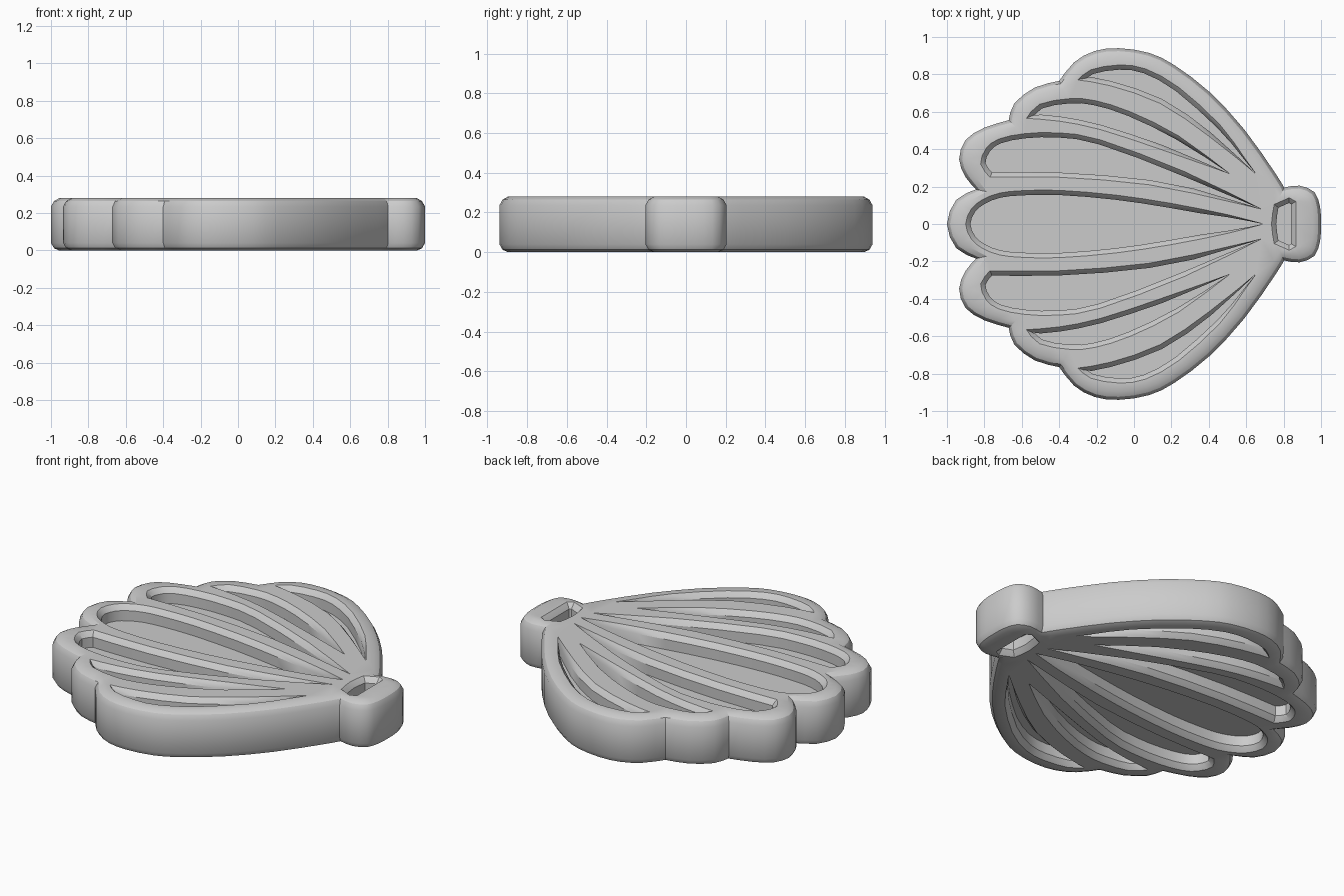
import bpy, bmesh
from mathutils import Vector

if "Cube" in bpy.data.objects:
    bpy.data.objects.remove(bpy.data.objects["Cube"])

# Half outlines (y >= 0); a third value marks a sharp corner
OUTER = [(1, 0), (.995, .09), (.965, .17), (.885, .205), (.803, .195, 1),
         (.75, .28), (.59, .505), (.405, .705), (.215, .85), (.08, .915), (-.08, .94),
         (-.21, .925), (-.32, .865), (-.40, .765, 1),
         (-.53, .73), (-.64, .645), (-.67, .555, 1),
         (-.80, .515), (-.90, .45), (-.935, .345), (-.90, .25), (-.845, .185, 1),
         (-.95, .13), (-1, 0)]
CENTRE = [(.69, 0, 1), (.5, .05), (.2, .11), (-.1, .155), (-.4, .18), (-.6, .178),
          (-.72, .165), (-.81, .13), (-.87, .08), (-.90, 0)]
HINGE = [(.735, 0), (.75, .105, 1), (.83, .14, 1), (.865, .12, 1)]
SIDE = [
    [(.68, .08, 1), (.27, .28), (-.18, .45), (-.4, .487), (-.585, .483), (-.72, .455),
     (-.79, .405), (-.82, .32), (-.77, .25, 1), (-.4, .25), (.08, .21), (.51, .12)],
    [(.51, .27, 1), (.24, .47), (-.02, .6), (-.21, .66), (-.345, .67), (-.505, .64),
     (-.575, .565, 1), (-.4, .55), (-.18, .505), (.14, .40)],
    [(.65, .27, 1), (.59, .355), (.46, .53), (.24, .73), (.06, .83), (-.08, .85),
     (-.23, .825), (-.30, .77, 1), (-.13, .74), (.14, .645), (.40, .47)],
]


def flip(pts):
    return [(p[0], -p[1], *p[2:]) for p in reversed(pts)]


def full(half):
    return half + flip([p for p in half if p[1] > 0])


def smooth(pts, n=2):
    """Closed spline through the points, broken at marked corners."""
    out, count = [], len(pts)
    v = [Vector(p[:2]) for p in pts]
    sharp = [len(p) > 2 for p in pts]
    for i in range(count):
        j = (i + 1) % count
        b, c = v[i], v[j]
        a = b if sharp[i] else v[i - 1]
        d = c if sharp[j] else v[(j + 1) % count]
        for k in range(n):
            t = k / n
            out.append(.5 * (2 * b + (c - a) * t + (2 * a - 5 * b + 4 * c - d) * t ** 2
                             + (3 * b - a - 3 * c + d) * t ** 3))
    return out


def inset(loop, dist, tip=None):
    """Shrink a loop, fading out towards a pointed tip."""
    count = len(loop)
    area = sum(loop[i - 1].cross(loop[i]) for i in range(count))
    s = 1 if area > 0 else -1
    out = []
    for i, p in enumerate(loop):
        e1 = (p - loop[i - 1]).normalized()
        e2 = (loop[(i + 1) % count] - p).normalized()
        n = Vector((-e1.y - e2.y, e1.x + e2.x)) * s
        n = n.normalized() if n.length > 1e-4 else Vector((0, 0))
        cosine = max(.75, n.dot(Vector((-e1.y, e1.x)) * s))
        fade = min(1, (p - tip).length * 2.7) if tip else 1
        out.append(p + n * dist * fade / cosine)
    return out


def wall(bm, loop, profile, tip=None):
    """Stack inset copies of a loop into a wall; return the end edges."""
    rings = [[bm.verts.new((p.x, p.y, z)) for p in inset(loop, d, tip)] for z, d in profile]
    count = len(loop)
    for low, high in zip(rings, rings[1:]):
        for i in range(count):
            j = (i + 1) % count
            bm.faces.new((low[i], low[j], high[j], high[i]))
    return [[bm.edges.get((r[i - 1], r[i])) for i in range(count)]
            for r in (rings[0], rings[-1])]


def finish(bm, name):
    bmesh.ops.recalc_face_normals(bm, faces=bm.faces[:])
    mesh = bpy.data.meshes.new(name)
    bm.to_mesh(mesh)
    bm.free()
    ob = bpy.data.objects.new(name, mesh)
    bpy.context.collection.objects.link(ob)
    bpy.ops.object.select_all(action='DESELECT')
    ob.select_set(True)
    bpy.context.view_layer.objects.active = ob
    bpy.ops.object.shade_smooth_by_angle(angle=.52)


def build(name, outer, profile, holes=(), hole_profile=()):
    bm = bmesh.new()
    bottom, top = wall(bm, outer, profile)
    for loop, tip in holes:
        b, t = wall(bm, loop, hole_profile, tip)
        bottom += b
        top += t
    for edges in (bottom, top):
        bmesh.ops.triangle_fill(bm, use_beauty=True, edges=edges, normal=(0, 0, 1))
    finish(bm, name)


outer = smooth(full(OUTER))
holes = [(smooth(full(CENTRE)), Vector((.69, 0))), (smooth(full(HINGE)), None)]
for pts in SIDE:
    tip = Vector(pts[0][:2])
    holes.append((smooth(pts), tip))
    holes.append((smooth(flip(pts)), Vector((tip.x, -tip.y))))

# Rounded rim with the ribs between the openings
build("shell_frame", outer,
      [(0, .042), (.012, .016), (.04, 0), (.235, 0), (.264, .016), (.28, .044)],
      holes, [(0, 0), (.01, .01), (.03, .025), (.25, .025), (.27, .01), (.28, 0)])

# Thin web closing the openings at mid height
build("shell_web", outer, [(.09, .06), (.19, .06)])
